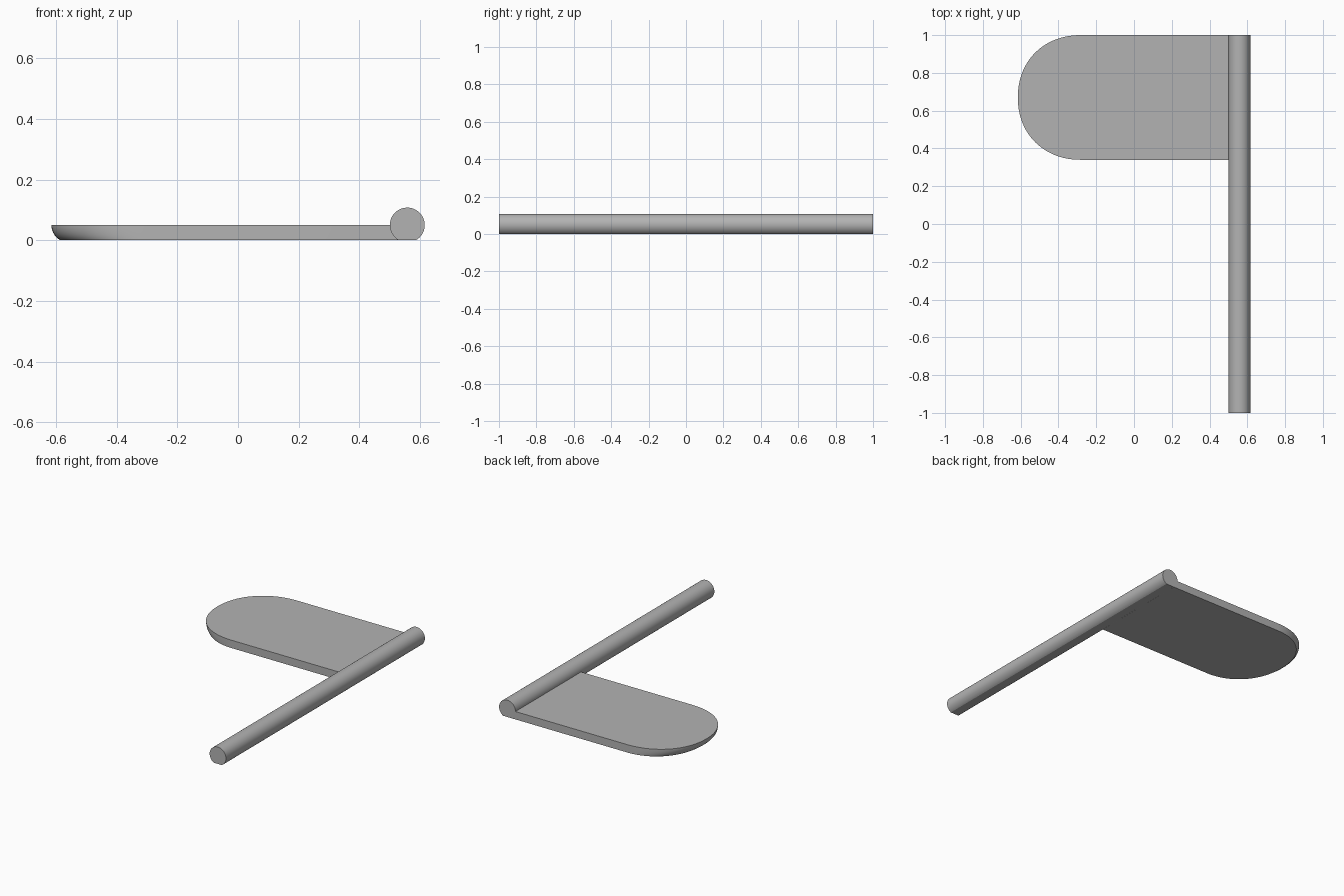
import bpy, bmesh, math

if "Cube" in bpy.data.objects:
    bpy.data.objects.remove(bpy.data.objects["Cube"], do_unlink=True)

ROD_X, ROD_R, MID_Z = 0.558, 0.0575, 0.05
PLATE_Y, HALF_WIDTH, BEND_X, TIP = 0.67, 0.33, -0.28, 0.335

grey = bpy.data.materials.new("plain grey")
grey.use_nodes = True
grey.diffuse_color = (0.45, 0.45, 0.45, 1)
grey.node_tree.nodes["Principled BSDF"].inputs["Base Color"].default_value = grey.diffuse_color


def loft(name, rings):
    """Skin matching closed rings and cap both ends."""
    bm = bmesh.new()
    loops = [[bm.verts.new(p) for p in ring] for ring in rings]
    n = len(loops[0])
    for a, b in zip(loops, loops[1:]):
        for i in range(n):
            j = (i + 1) % n
            bm.faces.new((a[i], a[j], b[j], b[i]))
    bm.faces.new(loops[0])
    bm.faces.new(loops[-1])
    bmesh.ops.recalc_face_normals(bm, faces=bm.faces)
    mesh = bpy.data.meshes.new(name)
    bm.to_mesh(mesh)
    bm.free()
    mesh.materials.append(grey)
    obj = bpy.data.objects.new(name, mesh)
    bpy.context.collection.objects.link(obj)
    bpy.ops.object.select_all(action="DESELECT")
    obj.select_set(True)
    bpy.context.view_layer.objects.active = obj
    bpy.ops.object.shade_smooth_by_angle(angle=math.radians(30))
    return obj


# Round rod with a flat underside
start = -math.acos(MID_Z / ROD_R)
sweep = 2 * math.pi + 2 * start
angles = [-math.pi / 2 - start + sweep * i / 64 for i in range(65)]
section = [(ROD_X + ROD_R * math.cos(a), MID_Z + ROD_R * math.sin(a)) for a in angles]
loft("rod", [[(x, y, z) for x, z in section] for y in (-1, 1)])


# Flat plate whose rounded tip curls inward towards the underside
def plate_ring(z):
    inset = ROD_R - math.sqrt(ROD_R ** 2 - (MID_Z - z) ** 2)
    ring = [(0.529, PLATE_Y - HALF_WIDTH, z), (0.529, PLATE_Y + HALF_WIDTH, z)]
    for i in range(49):
        a = math.pi / 2 + math.pi * i / 48
        c, s = math.cos(a), math.sin(a)
        x = BEND_X - (TIP - inset) * abs(c) ** 0.94
        y = PLATE_Y + HALF_WIDTH * math.copysign(abs(s) ** 0.94, s)
        ring.append((x, y, z))
    return ring


loft("plate", [plate_ring(MID_Z * i / 8) for i in range(9)])
